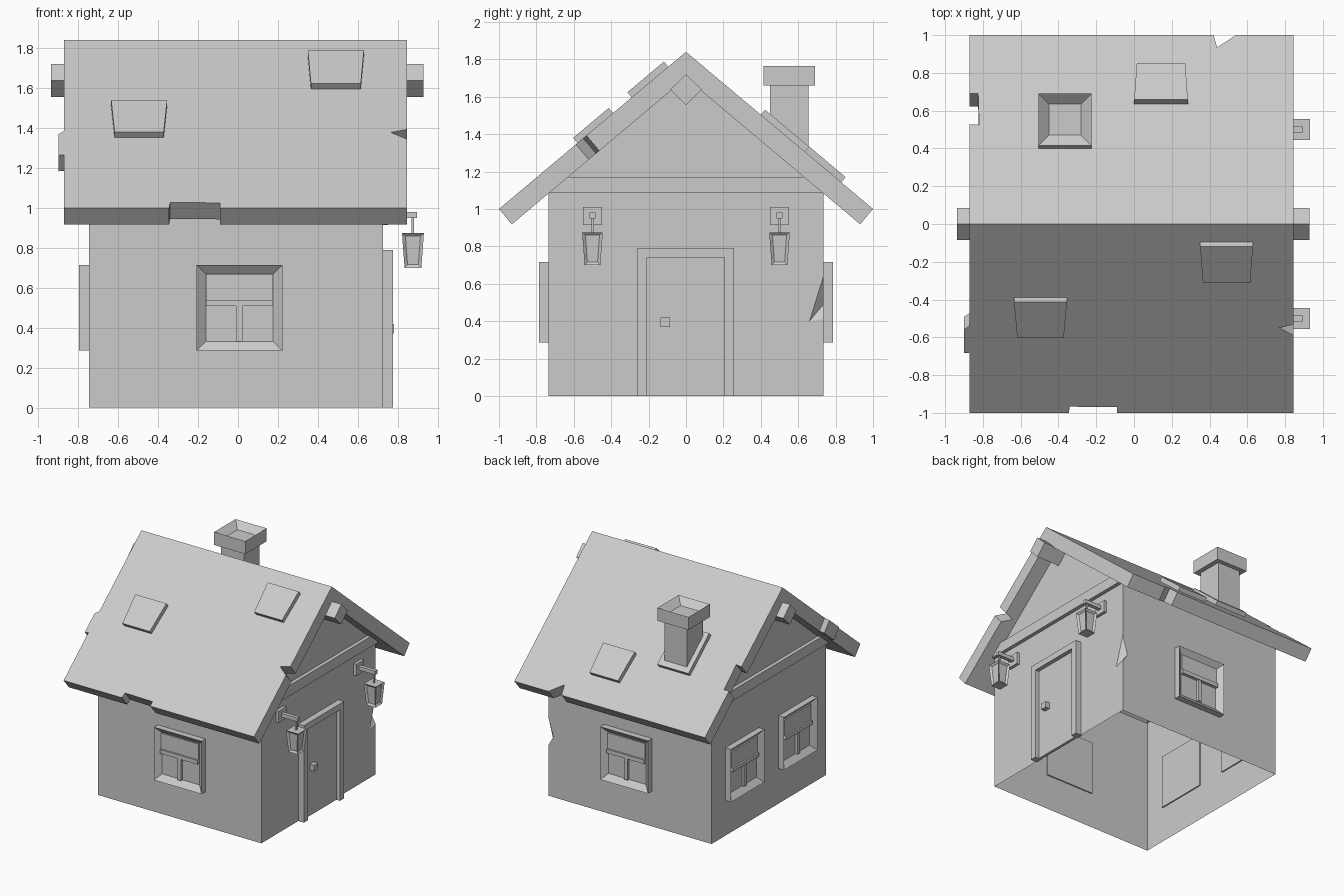
import bpy, bmesh
from math import pi
from mathutils import Matrix, Vector

if "Cube" in bpy.data.objects:
    bpy.data.objects.remove(bpy.data.objects["Cube"])

def finish(name, bm, mat=None):
    bmesh.ops.recalc_face_normals(bm, faces=bm.faces[:])
    if mat:
        bm.transform(mat)
    me = bpy.data.meshes.new(name)
    bm.to_mesh(me)
    bm.free()
    ob = bpy.data.objects.new(name, me)
    bpy.context.collection.objects.link(ob)
    return ob

def loft(name, a, b, mat=None, panel=None, inset=0, depth=0):
    """Solid between two matching loops; faces chosen by panel get a sunken inset."""
    bm = bmesh.new()
    va = [bm.verts.new(p) for p in a]
    vb = [bm.verts.new(p) for p in b]
    bm.faces.new(va)
    bm.faces.new(vb)
    n = len(va)
    for i in range(n):
        j = (i + 1) % n
        bm.faces.new((va[i], va[j], vb[j], vb[i]))
    bmesh.ops.recalc_face_normals(bm, faces=bm.faces[:])
    if panel:
        fs = [f for f in bm.faces if panel(f.normal)]
        bmesh.ops.inset_individual(bm, faces=fs, thickness=inset, depth=-depth,
                                   use_even_offset=True)
        if mat:
            bm.transform(mat)
        me = bpy.data.meshes.new(name)
        bm.to_mesh(me)
        bm.free()
        ob = bpy.data.objects.new(name, me)
        bpy.context.collection.objects.link(ob)
        return ob
    return finish(name, bm, mat)

def rect(x0, x1, y0, y1, z):
    return [(x0, y0, z), (x1, y0, z), (x1, y1, z), (x0, y1, z)]

def box(name, x0, x1, y0, y1, z0, z1, **kw):
    return loft(name, rect(x0, x1, y0, y1, z0), rect(x0, x1, y0, y1, z1), **kw)

def along_x(name, prof, x0, x1):
    return loft(name, [(x0, y, z) for y, z in prof], [(x1, y, z) for y, z in prof])

def on_slope(name, side, pts, h0, h1):
    """Slab on a roof slope: pts are (x, distance out from ridge), h is height off the roof."""
    f = lambda h: [(x, side * (d + h * .643), 1.84 - .84 * d + h * .766) for x, d in pts]
    return loft(name, f(h0), f(h1))

def cut(ob, cutters):
    for c in cutters:
        m = ob.modifiers.new("cut", 'BOOLEAN')
        m.operation, m.solver, m.object = 'DIFFERENCE', 'EXACT', c
    dg = bpy.context.evaluated_depsgraph_get()
    me = bpy.data.meshes.new_from_object(ob.evaluated_get(dg))
    ob.modifiers.clear()
    ob.data = me
    for c in cutters:
        bpy.data.objects.remove(c)

# walls with gables, a chipped back corner, open underneath
XL, XR, W = -.745, .725, .735
walls = along_x("walls", [(-W, 0), (W, 0), (W, 1.11), (0, 1.73), (-W, 1.11)], XL, XR)
chip = bmesh.new()
A, B, C, D = (Vector(p) for p in ((XR, W, .64), (XR, W, .41), (XR, .66, .40), (.68, W, .49)))
out = Vector((XR + .1, W + .1, .47))
vs = [chip.verts.new(p) for p in (A, B, C, D, out)]
bmesh.ops.convex_hull(chip, input=vs)
cut(walls, [finish("chip_cutter", chip)])
bm = bmesh.new()
bm.from_mesh(walls.data)
gone = [f for f in bm.faces if f.normal.z < -.9 or
        (f.normal.z > .5 and f.calc_center_median().z > 1)]
bmesh.ops.delete(bm, geom=gone, context='FACES')
bm.to_mesh(walls.data)
bm.free()

# roof with worn notches
roof = along_x("roof", [(-1, 1), (0, 1.84), (1, 1), (.931, .918), (0, 1.70), (-.931, .918)],
               -.87, .845)
notches = [
    (-1, [(-.36, 1.1), (-.34, .967), (-.09, .97), (-.09, 1.1)]),
    (-1, [(.765, .55), (.9, .52), (.9, .615)]),
    (1, [(-.9, .53), (-.82, .525), (-.825, .69), (-.9, .69)]),
    (1, [(.40, 1.07), (.44, .935), (.648, 1.07)]),
]
cut(roof, [on_slope("notch_cutter", s, p, .05, -.16) for s, p in notches])
on_slope("roof_edge_chunk", -1,
         [(-.85, .54), (-.87, .54), (-.90, .56), (-.90, .685), (-.85, .68)], -.001, -.106)

# loose roof tiles: side, centre x, upper and lower distance, half widths
for side, x, d0, d1, w0, w1 in ((-1, -.495, .39, .58, .14, .123),
                                (-1, .49, .095, .29, .14, .125),
                                (1, .143, .635, .83, .142, .128)):
    on_slope("roof_tile", side, [(x - w0, d0), (x + w0, d0), (x + w1, d1), (x - w1, d1)],
             -.01, .036)

# ridge beam and gable beams
along_x("ridge_beam", [(0, 1.555), (.084, 1.638), (0, 1.72), (-.084, 1.638)], -.936, .93)
for x0, x1 in ((XL - .03, XL + .01), (XR - .01, XR + .03)):
    along_x("gable_beam", [(-W, 1.085), (W, 1.085), (.637, 1.17), (-.637, 1.17)], x0, x1)

# chimney
on_slope("chimney_base", 1, [(-.505, .40), (-.225, .40), (-.225, .668), (-.505, .668)], -.01, .035)
box("chimney_shaft", -.467, -.263, .45, .655, 1.25, 1.67)
box("chimney_cap", -.505, -.225, .415, .69, 1.66, 1.765,
    panel=lambda n: n.z > .9, inset=.056, depth=.05)

# windows, modelled facing -y and turned into place
def window(loc, angle):
    m = Matrix.Translation(loc) @ Matrix.Rotation(angle, 4, 'Z')
    box("window_frame", -.215, .215, -.05, .01, -.215, .215, mat=m,
        panel=lambda n: n.y < -.9, inset=.047, depth=.04)
    box("window_upper_sash", -.168, .168, -.022, -.005, .04, .168, mat=m)
    box("window_rail", -.168, .168, -.036, -.005, .008, .04, mat=m)
    box("window_mullion", -.016, .016, -.03, -.005, -.168, .008, mat=m)

window((.007, -W, .5), 0)
window((.007, W, .5), pi)
for y in (-.342, .342):
    window((XL, y, .5), -pi / 2)

# door
for y0, y1 in ((-.26, -.208), (.205, .257)):
    box("door_post", XR - .01, .775, y0, y1, 0, .74)
box("door_lintel", XR - .01, .775, -.26, .257, .74, .79)
box("door", XR - .005, .742, -.208, .205, 0, .74)
box("door_knob", .74, .78, -.135, -.085, .37, .42)

# hanging lanterns
def square(x, y, r, z):
    return rect(x - r, x + r, y - r, y + r, z)

for y in (-.5, .5):
    box("lantern_plate", XR - .005, .75, y - .05, y + .05, .915, 1.01)
    box("lantern_arm", .74, .896, y - .015, y + .015, .95, .98)
    box("lantern_rod", .869, .881, y - .006, y + .006, .87, .955)
    loft("lantern", square(.876, y, .042, .70), square(.876, y, .055, .875),
         panel=lambda n: abs(n.z) < .5, inset=.016, depth=.012)
